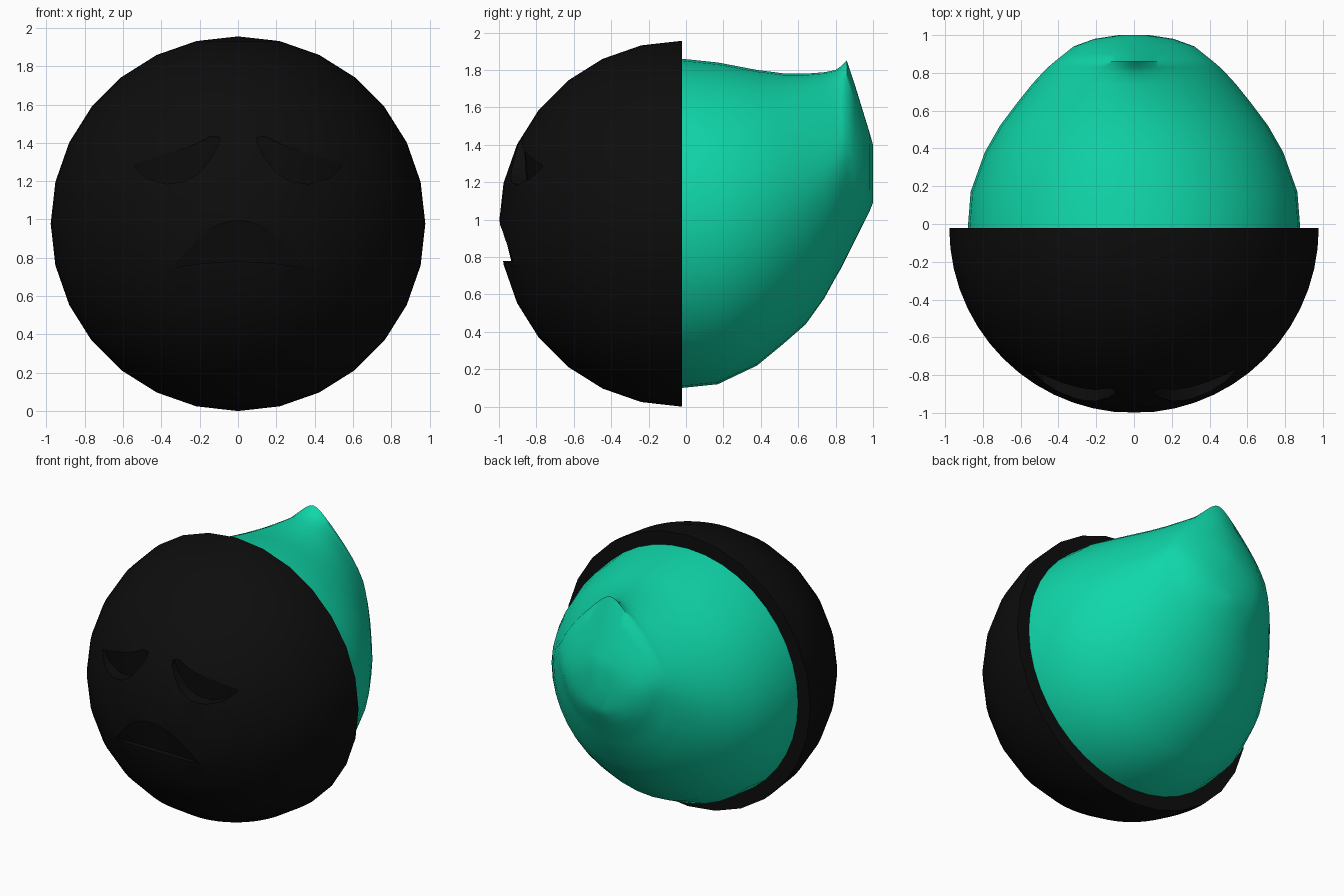
import bpy, bmesh, math
from mathutils import Vector

if "Cube" in bpy.data.objects:
    bpy.data.objects.remove(bpy.data.objects["Cube"])

R = 0.978            # mask radius
CY, CZ = -0.022, R   # mask centre


def material(name, color):
    m = bpy.data.materials.new(name)
    m.diffuse_color = (*color, 1)
    m.use_nodes = True
    m.node_tree.nodes["Principled BSDF"].inputs["Base Color"].default_value = m.diffuse_color
    return m


def add_object(name, bm, mat=None):
    bmesh.ops.recalc_face_normals(bm, faces=bm.faces[:])
    me = bpy.data.meshes.new(name)
    bm.to_mesh(me)
    bm.free()
    ob = bpy.data.objects.new(name, me)
    bpy.context.collection.objects.link(ob)
    if mat:
        me.materials.append(mat)
    return ob


def loft(name, rings, mat=None):
    """Skin a list of equal-sized closed rings and cap both ends."""
    bm = bmesh.new()
    vs = [[bm.verts.new(p) for p in ring] for ring in rings]
    n = len(vs[0])
    for a, b in zip(vs, vs[1:]):
        for i in range(n):
            j = (i + 1) % n
            bm.faces.new((a[i], a[j], b[j], b[i]))
    bm.faces.new(vs[0])
    bm.faces.new(vs[-1][::-1])
    return add_object(name, bm, mat)


def smooth(ob, degrees):
    bpy.ops.object.select_all(action='DESELECT')
    ob.select_set(True)
    bpy.context.view_layer.objects.active = ob
    bpy.ops.object.shade_smooth_by_angle(angle=math.radians(degrees))


def surface_y(x, z):
    return CY - math.sqrt(R * R - x * x - (z - CZ) ** 2)


def groove(name, stations, depth):
    """Wedge cutter: deep at its lower edge, running out at its upper edge."""
    tallest = max(zt - zl for _, zl, zt in stations)
    rings = []
    for x, zl, zt in stations:
        d = depth * math.sqrt((zt - zl) / tallest)
        rings.append([(x, -1.3, zl), (x, surface_y(x, zl) + d, zl),
                      (x, surface_y(x, zt) + 0.012, zt), (x, -1.3, zt)])
    return loft(name, rings)


black = material("black", (0.004, 0.004, 0.004))
green = material("mint green", (0.005, 0.68, 0.40))

# Mask: half sphere with a flat back
bm = bmesh.new()
bmesh.ops.create_uvsphere(bm, u_segments=56, v_segments=14, radius=R)
bmesh.ops.bisect_plane(bm, geom=bm.verts[:] + bm.edges[:] + bm.faces[:], dist=1e-4,
                       plane_co=(0, 0, 0), plane_no=(0, 1, 0), clear_outer=True)
bmesh.ops.edgeloop_fill(bm, edges=[e for e in bm.edges if e.is_boundary])
bmesh.ops.translate(bm, verts=bm.verts[:], vec=Vector((0, CY, CZ)))
mask = add_object("mask", bm, black)

# Carved drooping eyes and frowning mouth
eye = [(.10, 1.40, 1.43), (.14, 1.32, 1.435), (.20, 1.245, 1.405), (.27, 1.20, 1.375),
       (.37, 1.185, 1.345), (.48, 1.215, 1.31), (.54, 1.275, 1.29)]
cutters = [groove("eye_cutter", [(s * x, a, b) for x, a, b in eye], 0.09) for s in (1, -1)]
mouth = []
for i in range(13):
    u = -1 + i / 6
    zl = 0.78 - 0.03 * u * u
    mouth.append((0.33 * u, zl, zl + 0.005 + 0.21 * (1 - u * u)))
cutters.append(groove("mouth_cutter", mouth, 0.045))
for c in cutters:
    mod = mask.modifiers.new("carve", 'BOOLEAN')
    mod.operation = 'DIFFERENCE'
    mod.solver = 'EXACT'
    mod.object = c
bpy.context.view_layer.update()
carved = bpy.data.meshes.new_from_object(
    mask.evaluated_get(bpy.context.evaluated_depsgraph_get()))
mask.modifiers.clear()
mask.data = carved
for c in cutters:
    bpy.data.objects.remove(c)
smooth(mask, 25)

# Hood: sections along y as (y, bottom, top, half width, narrowing toward the tip)
sections = [(-.022, .10, 1.86, .88, 0), (.17, .12, 1.84, .865, 0), (.38, .22, 1.80, .79, .03),
            (.52, .335, 1.782, .71, .08), (.64, .44, 1.78, .62, .15), (.74, .58, 1.788, .54, .25),
            (.80, .69, 1.80, .485, .38), (.83, .74, 1.82, .455, .48), (.86, .80, 1.85, .42, .60),
            (.90, .88, 1.73, .37, .48), (.94, .96, 1.60, .32, .30), (.98, 1.04, 1.47, .21, .1),
            (1.0, 1.09, 1.40, .08, 0)]
rings = []
for y, lo, hi, w, k in sections:
    ring = []
    for i in range(40):
        t = 2 * math.pi * i / 40
        c = math.cos(t)
        pinch = 1 - k * max(0, c) ** 1.5
        ring.append((w * math.sin(t) * pinch, y, (lo + hi) / 2 + (hi - lo) / 2 * c))
    rings.append(ring)
hood = loft("hood", rings, green)
smooth(hood, 60)
